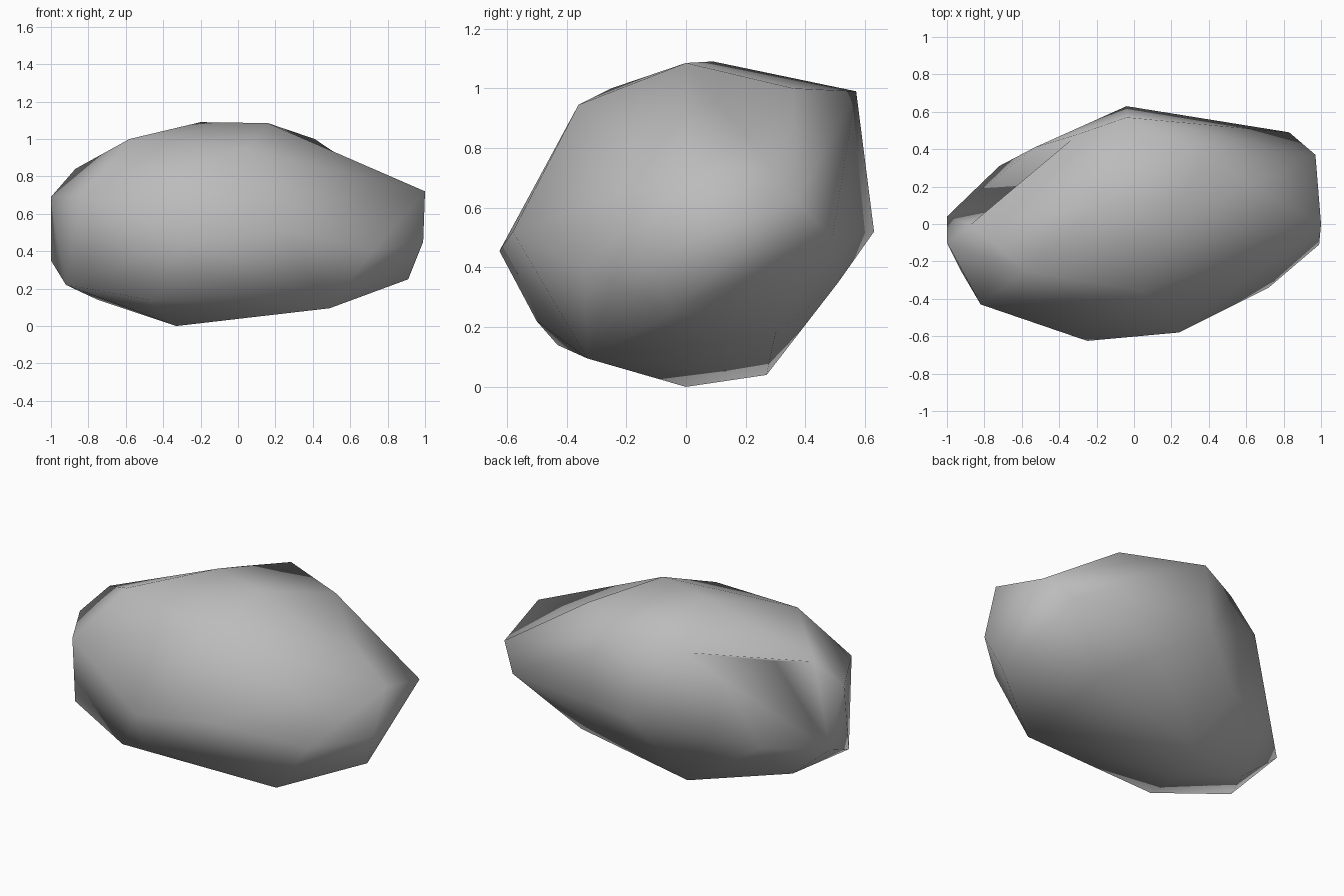
import bpy
import bmesh
from mathutils import Vector

# Remove the default object
default_cube = bpy.data.objects.get("Cube")
if default_cube:
    bpy.data.objects.remove(default_cube, do_unlink=True)

# Stone colour
stone = bpy.data.materials.new("stone_grey")
stone.use_nodes = True
grey = (0.5, 0.5, 0.5, 1.0)
stone.diffuse_color = grey
stone.node_tree.nodes["Principled BSDF"].inputs["Base Color"].default_value = grey

# Corner points of the boulder, grouped by the side they belong to
crown = [(-.2, .09, 1.09), (.16, 0, 1.085), (.41, .36, 1), (-.04, .57, .99),
         (-.58, -.25, 1), (.05, -.36, .945), (-.3, .48, .93)]
left_end = [(1, 0, .72), (.99, -.11, .45), (.91, -.05, .25),
            (.97, .37, .62), (.83, .49, .5)]
right_end = [(-1, -.1, .69), (-1, .04, .35), (-.87, 0, .84), (-.82, -.43, .7),
             (-.92, -.26, .22), (-.72, .31, .39)]
front_face = [(-.25, -.625, .455), (.24, -.58, .52), (.72, -.34, .4),
              (-.3, -.5, .22)]
back_face = [(-.04, .63, .52), (-.53, .41, .8), (.25, .51, .35)]
underside = [(-.33, 0, 0), (-.2, .27, .04), (.49, -.33, .095),
             (-.75, .04, .14), (-.48, -.43, .14), (.5, .3, .18)]

# Hollows pressed into the convex body
hollows = [(-.42, .36, .4), (-.67, .1, .83), (.62, .2, .84)]


def build_hull(bm, points):
    """Skin the points: keep each triangle that has all points on one side."""
    verts = [bm.verts.new(p) for p in points]
    count = len(verts)
    for i in range(count):
        for j in range(i + 1, count):
            for k in range(j + 1, count):
                corner = verts[i].co
                normal = (verts[j].co - corner).cross(verts[k].co - corner)
                sides = [normal.dot(v.co - corner) for n, v in enumerate(verts)
                         if n not in (i, j, k)]
                if min(sides) > 0 or max(sides) < 0:
                    bm.faces.new((verts[i], verts[j], verts[k]))
    inside = [v for v in verts if not v.link_faces]
    bmesh.ops.delete(bm, geom=inside, context="VERTS")


def press_hollow(bm, target):
    """Split the edge closest to the target and pull its middle inwards."""
    target = Vector(target)

    def distance(edge):
        a, b = edge.verts
        return ((a.co + b.co) / 2 - target).length

    edge = min(bm.edges, key=distance)
    ends = list(edge.verts)
    sides = [[v for v in f.verts if v not in ends][0] for f in edge.link_faces]
    bm.edges.remove(edge)
    middle = bm.verts.new(target)
    for side in sides:
        for end in ends:
            bm.faces.new((middle, end, side))


# Boulder body
bm = bmesh.new()
build_hull(bm, crown + left_end + right_end + front_face + back_face + underside)
for hollow in hollows:
    press_hollow(bm, hollow)
bmesh.ops.recalc_face_normals(bm, faces=list(bm.faces))
for face in bm.faces:
    face.smooth = True

mesh = bpy.data.meshes.new("boulder")
bm.to_mesh(mesh)
bm.free()
mesh.materials.append(stone)
boulder = bpy.data.objects.new("boulder", mesh)
bpy.context.collection.objects.link(boulder)
